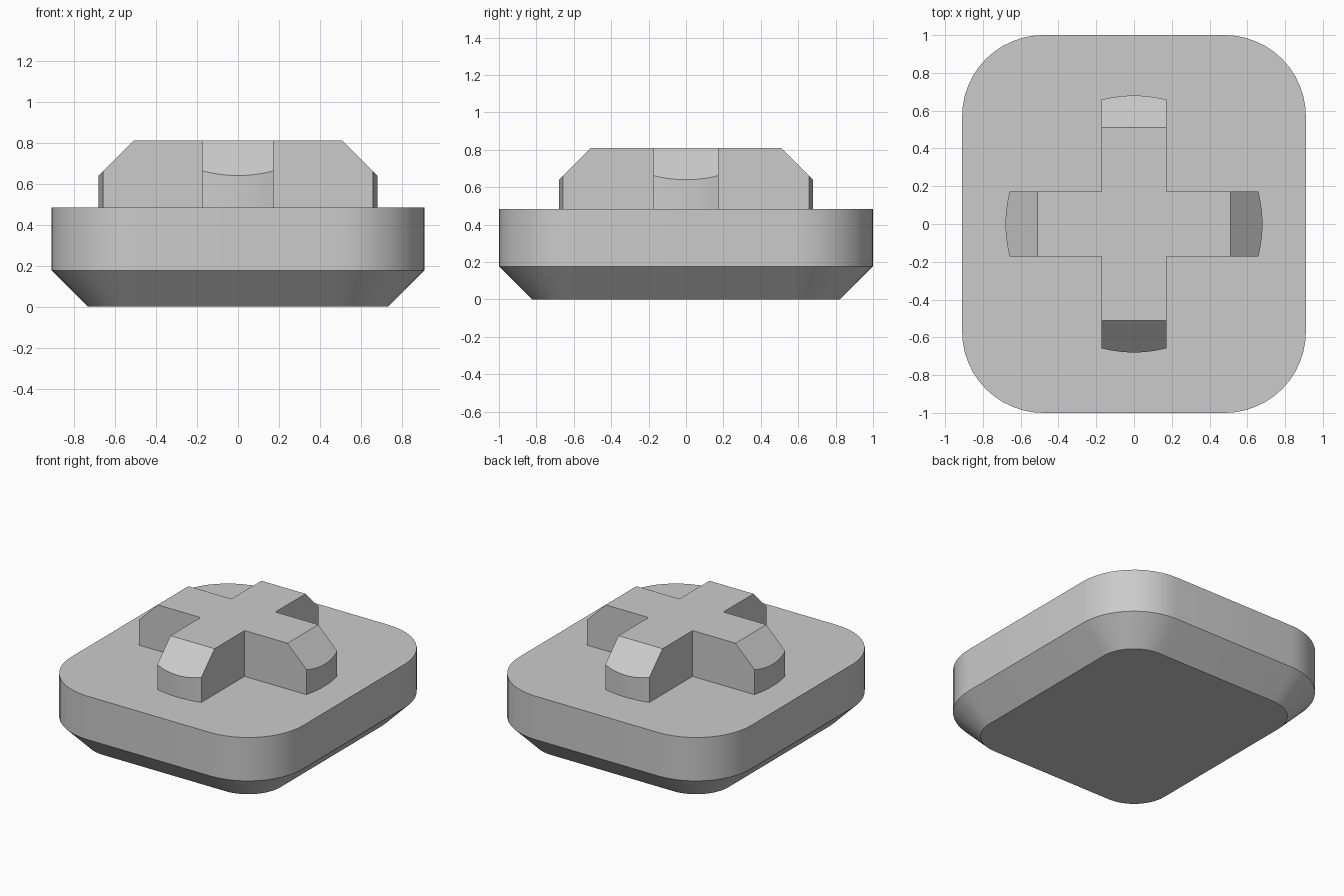
import bpy
import bmesh
from math import asin, cos, sin, pi
from mathutils import Vector

cube = bpy.data.objects.get("Cube")
if cube:
    bpy.data.objects.remove(cube, do_unlink=True)

grey = bpy.data.materials.new("light_grey")
grey.use_nodes = True
grey.diffuse_color = (0.6, 0.6, 0.6, 1)
grey.node_tree.nodes["Principled BSDF"].inputs["Base Color"].default_value = (0.6, 0.6, 0.6, 1)

HALF_X, HALF_Y, CORNER = 0.91, 1.0, 0.43
CHAMFER, BASE_TOP = 0.177, 0.485
ARM, REACH, FLAT, CROSS_TOP = 0.173, 0.68, 0.51, 0.81


def finish(name, bm):
    bmesh.ops.recalc_face_normals(bm, faces=bm.faces)
    mesh = bpy.data.meshes.new(name)
    bm.to_mesh(mesh)
    bm.free()
    mesh.materials.append(grey)
    obj = bpy.data.objects.new(name, mesh)
    bpy.context.collection.objects.link(obj)
    bpy.ops.object.select_all(action='DESELECT')
    obj.select_set(True)
    bpy.context.view_layer.objects.active = obj
    bpy.ops.object.shade_smooth_by_angle(angle=pi / 6)
    return obj


def loft(rings):
    """Closed solid through stacked rings of (x, y, z) points."""
    bm = bmesh.new()
    loops = [[bm.verts.new(p) for p in ring] for ring in rings]
    n = len(loops[0])
    for low, high in zip(loops, loops[1:]):
        for i in range(n):
            j = (i + 1) % n
            bm.faces.new((low[i], low[j], high[j], high[i]))
    bm.faces.new(loops[0][::-1])
    bm.faces.new(loops[-1])
    return bm


def rounded_ring(inset, z, steps=12):
    """Rounded rectangle, offset inward by the inset."""
    cx, cy, r = HALF_X - CORNER, HALF_Y - CORNER, CORNER - inset
    points = []
    for q, (sx, sy) in enumerate([(1, 1), (-1, 1), (-1, -1), (1, -1)]):
        for i in range(steps + 1):
            a = (q + i / steps) * pi / 2
            points.append((sx * cx + r * cos(a), sy * cy + r * sin(a), z))
    return points


def cross_ring(z, steps=10):
    """Plus outline whose arm ends lie on a circle."""
    half = asin(ARM / REACH)
    points = []
    for q in range(4):
        turn = q * pi / 2
        for i in range(steps + 1):
            a = turn - half + 2 * half * i / steps
            points.append((REACH * cos(a), REACH * sin(a), z))
        a = turn + pi / 4
        r = ARM * 2 ** 0.5
        points.append((r * cos(a), r * sin(a), z))
    return points


# Base slab with rounded corners and a chamfered underside
finish("base_slab", loft([rounded_ring(CHAMFER, 0), rounded_ring(0, CHAMFER),
                          rounded_ring(0, BASE_TOP)]))

# Raised cross, set slightly into the slab
bm = loft([cross_ring(BASE_TOP - 0.02), cross_ring(CROSS_TOP)])

# Sloped arm tips
for dx, dy in [(1, 0), (0, 1), (-1, 0), (0, -1)]:
    cut = bmesh.ops.bisect_plane(
        bm, geom=bm.verts[:] + bm.edges[:] + bm.faces[:],
        plane_co=Vector((dx * FLAT, dy * FLAT, CROSS_TOP)),
        plane_no=Vector((dx, dy, 1)), clear_outer=True)
    edges = [e for e in cut["geom_cut"] if isinstance(e, bmesh.types.BMEdge)]
    bmesh.ops.contextual_create(bm, geom=edges)
finish("raised_cross", bm)
